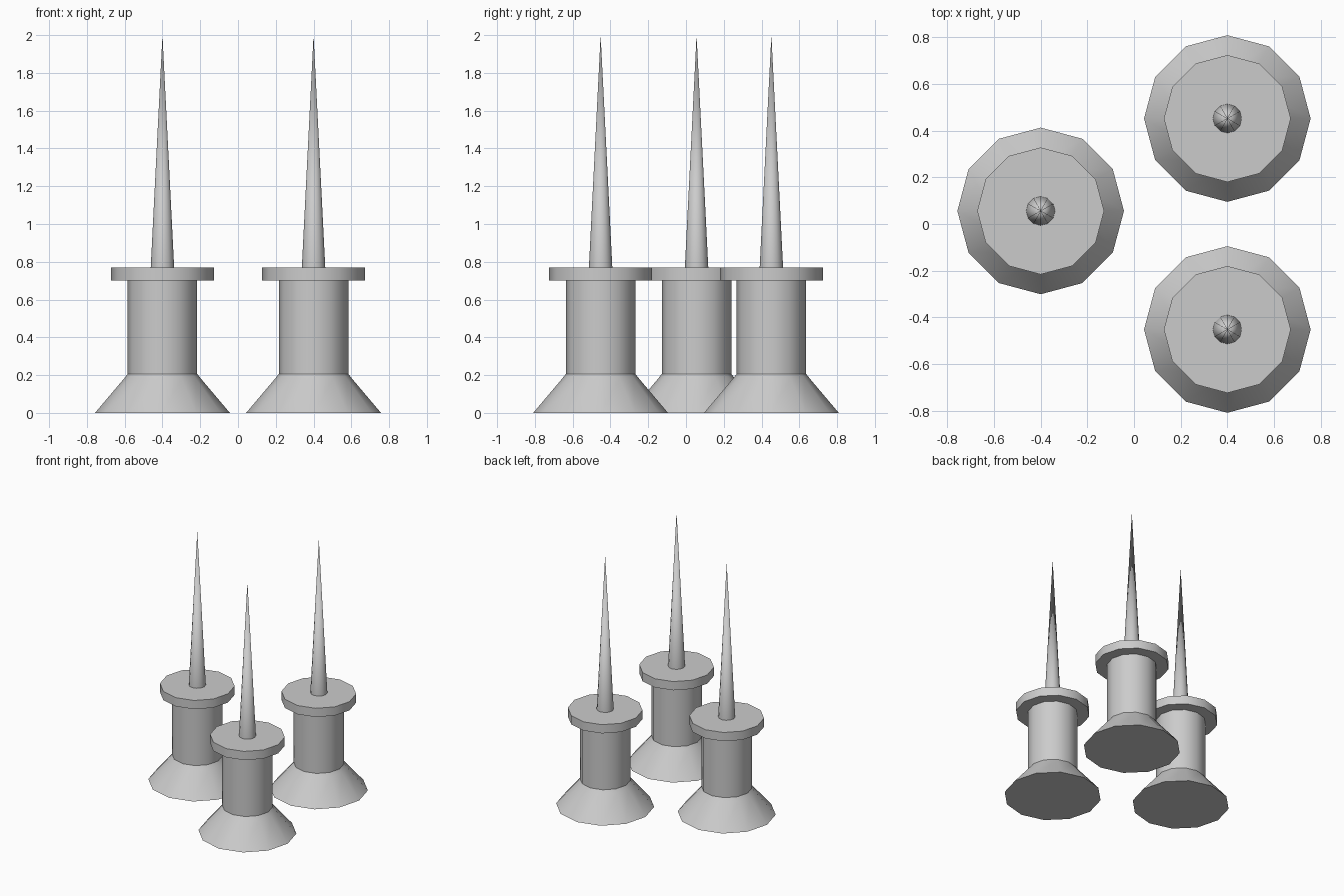
import bpy, bmesh
from math import cos, sin, pi, radians

if "Cube" in bpy.data.objects:
    bpy.data.objects.remove(bpy.data.objects["Cube"])

SIDES = 12


def lathe(name, profile, loc):
    """Revolve (radius, z) points round z; radius 0 becomes a pole, open ends are capped."""
    bm = bmesh.new()
    rings = []
    for r, z in profile:
        if r == 0:
            rings.append([bm.verts.new((0, 0, z))] * SIDES)
        else:
            rings.append([bm.verts.new((r * cos(2 * pi * i / SIDES),
                                        r * sin(2 * pi * i / SIDES), z))
                          for i in range(SIDES)])
    for a, b in zip(rings, rings[1:]):
        for i in range(SIDES):
            j = (i + 1) % SIDES
            quad = [a[i], a[j], b[j], b[i]]
            bm.faces.new(list(dict.fromkeys(quad)))
    for ring in (rings[0], rings[-1]):
        if ring[0] is not ring[1]:
            bm.faces.new(ring)
    bmesh.ops.recalc_face_normals(bm, faces=bm.faces)
    mesh = bpy.data.meshes.new(name)
    bm.to_mesh(mesh)
    bm.free()
    obj = bpy.data.objects.new(name, mesh)
    obj.location = loc
    bpy.context.collection.objects.link(obj)
    bpy.ops.object.select_all(action='DESELECT')
    obj.select_set(True)
    bpy.context.view_layer.objects.active = obj
    bpy.ops.object.shade_smooth_by_angle(angle=radians(35))
    return obj


# flared foot, grip and collar in one profile
handle = [(0.357, 0), (0.203, 0.182), (0.184, 0.207),
          (0.184, 0.70), (0.272, 0.70), (0.272, 0.77)]
# long tapering point
needle = [(0.062, 0.77), (0, 2.0)]

# three upright push pins
for n, (x, y) in enumerate([(-0.4, 0.056), (0.4, 0.452), (0.4, -0.452)], 1):
    lathe(f"pin_handle_{n}", handle, (x, y, 0))
    lathe(f"pin_needle_{n}", needle, (x, y, 0))
